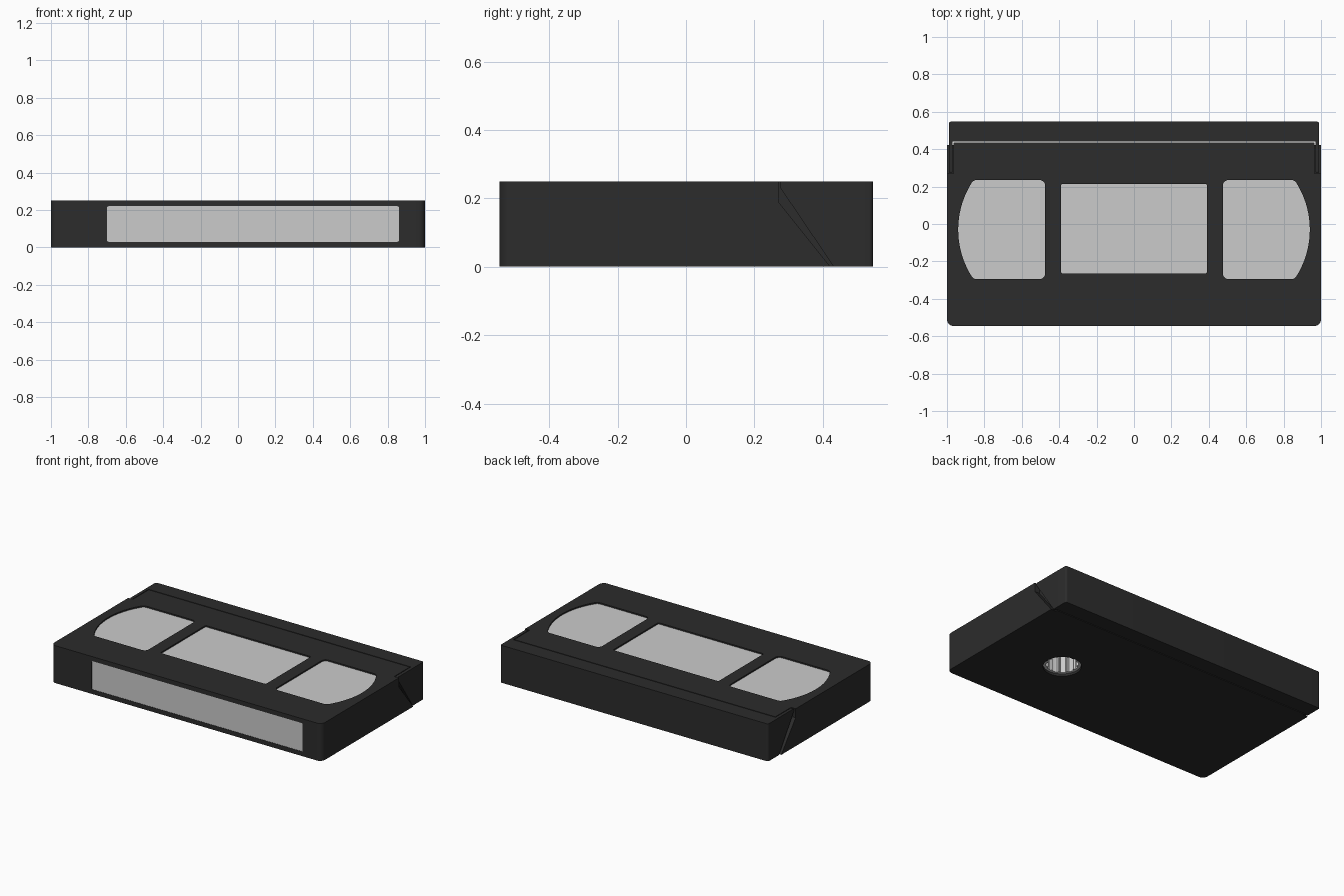
import bpy, bmesh, math
from mathutils import Vector

if "Cube" in bpy.data.objects:
    bpy.data.objects.remove(bpy.data.objects["Cube"])

black = bpy.data.materials.new("black_plastic")
black.diffuse_color = (0.025, 0.025, 0.025, 1)
black.use_nodes = True
black.node_tree.nodes["Principled BSDF"].inputs["Base Color"].default_value = black.diffuse_color


def fillet(pts, radii, n=6):
    """Round each corner of a 2D polygon by its own radius."""
    out = []
    for i, (p, r) in enumerate(zip(pts, radii)):
        p = Vector(p)
        if r == 0:
            out.append(p)
            continue
        a = (Vector(pts[i - 1]) - p).normalized()
        b = (Vector(pts[(i + 1) % len(pts)]) - p).normalized()
        half = a.angle(b) / 2
        c = p + (a + b).normalized() * r / math.sin(half)
        s = p + a * r / math.tan(half) - c
        e = p + b * r / math.tan(half) - c
        for k in range(n + 1):
            t = k / n
            out.append(c + (s * (1 - t) + e * t).normalized() * r)
    return out


def rect(x0, x1, y0, y1, r=0.0):
    return fillet([(x0, y0), (x1, y0), (x1, y1), (x0, y1)], [r] * 4)


def circle(x, y, r, n=48):
    return [(x + r * math.cos(math.tau * i / n), y + r * math.sin(math.tau * i / n)) for i in range(n)]


def prism(name, pts, lo, hi, axis='Z', mat=None):
    """Extrude a 2D polygon between lo and hi along an axis."""
    place = {'Z': lambda u, v, w: (u, v, w),
             'X': lambda u, v, w: (w, u, v),
             'Y': lambda u, v, w: (u, w, v)}[axis]
    bm = bmesh.new()
    f = bm.faces.new([bm.verts.new(place(p[0], p[1], lo)) for p in pts])
    ext = bmesh.ops.extrude_face_region(bm, geom=[f])
    move = Vector(place(0, 0, hi - lo))
    bmesh.ops.translate(bm, vec=move, verts=[g for g in ext['geom'] if isinstance(g, bmesh.types.BMVert)])
    bmesh.ops.recalc_face_normals(bm, faces=bm.faces)
    me = bpy.data.meshes.new(name)
    bm.to_mesh(me)
    bm.free()
    ob = bpy.data.objects.new(name, me)
    bpy.context.collection.objects.link(ob)
    if mat:
        me.materials.append(mat)
    return ob


def boolean(ob, cutters, op='DIFFERENCE'):
    for c in cutters:
        m = ob.modifiers.new("cut", 'BOOLEAN')
        m.operation, m.object, m.solver = op, c, 'EXACT'
    dg = bpy.context.evaluated_depsgraph_get()
    me = bpy.data.meshes.new_from_object(ob.evaluated_get(dg))
    ob.modifiers.clear()
    ob.data = me
    for c in cutters:
        bpy.data.objects.remove(c)


def smooth(ob):
    bpy.ops.object.select_all(action='DESELECT')
    ob.select_set(True)
    bpy.context.view_layer.objects.active = ob
    bpy.ops.object.shade_smooth_by_angle(angle=math.radians(25))


def reel_window(s):
    """Side window: straight inner edge, outer arc around the reel centre."""
    a = math.asin(0.265 / 0.47)
    arc = [(0.47 + 0.47 * math.cos(t), -0.03 + 0.47 * math.sin(t))
           for t in [-a + 2 * a * k / 24 for k in range(25)]]
    pts = fillet([(0.475, -0.295)] + arc + [(0.475, 0.235)], [0.03, 0.03] + [0] * 23 + [0.03, 0.03])
    pts = [p for p in pts if not (p[0] > 0.8 and abs(p[1] + 0.03) > 0.2651)]
    return [(s * p[0], p[1]) for p in pts]


# Main shell with rounded front corners
body = prism("cassette_body",
             fillet([(-1, -0.545), (1, -0.545), (1, 0.435), (-1, 0.435)], [0.035, 0.035, 0, 0]),
             0, 0.25, mat=black)

# Recesses for windows and spine label, side reliefs for the flap, spindle hole
windows = {"left_window": reel_window(-1), "right_window": reel_window(1),
           "middle_window": rect(-0.39, 0.39, -0.265, 0.215, 0.01)}
label = rect(-0.7, 0.86, 0.03, 0.22, 0.008)
relief = [(0.27, 0.3), (0.27, 0.19), (0.438, -0.02), (0.6, -0.02), (0.6, 0.3)]
hub_x, hub_y = 0.51, -0.06
cutters = [prism("cutter", p, 0.238, 0.3) for p in windows.values()]
cutters.append(prism("cutter", label, -0.6, -0.539, 'Y'))
cutters += [prism("cutter", relief, min(s * 0.965, s * 1.1), max(s * 0.965, s * 1.1), 'X') for s in (-1, 1)]
cutters.append(prism("cutter", circle(hub_x, hub_y, 0.115), -0.1, 0.2))
boolean(body, cutters)
smooth(body)

# Window panels and spine label
for name, pts in windows.items():
    prism(name, pts, 0.236, 0.241)
prism("spine_label", label, -0.543, -0.537, 'Y')

# Hinged tape flap: long bar plus a pointed arm at each end
flap = prism("tape_flap",
             fillet([(-0.99, 0.441), (0.99, 0.441), (0.99, 0.547), (-0.99, 0.547)], [0, 0, 0.012, 0.012]),
             0, 0.25, mat=black)
arm = fillet([(0.275, 0.25), (0.275, 0.232), (0.432, 0), (0.46, 0), (0.46, 0.25)], [0.006, 0.008, 0, 0, 0])
arms = [prism("arm", arm, min(s * 0.97, s * 0.99), max(s * 0.97, s * 0.99), 'X', black) for s in (-1, 1)]
boolean(flap, arms, 'UNION')
smooth(flap)

# Ribbed reel hub inside the spindle hole
hub = prism("reel_hub", circle(hub_x, hub_y, 0.1145), 0.015, 0.199)
ribs = []
for i in range(96):
    r = 0.088 if i % 8 < 2 else 0.098
    t = math.tau * i / 96
    ribs.append((hub_x + r * math.cos(t), hub_y + r * math.sin(t)))
boolean(hub, [prism("cutter", ribs, -0.1, 0.18)])
smooth(hub)
